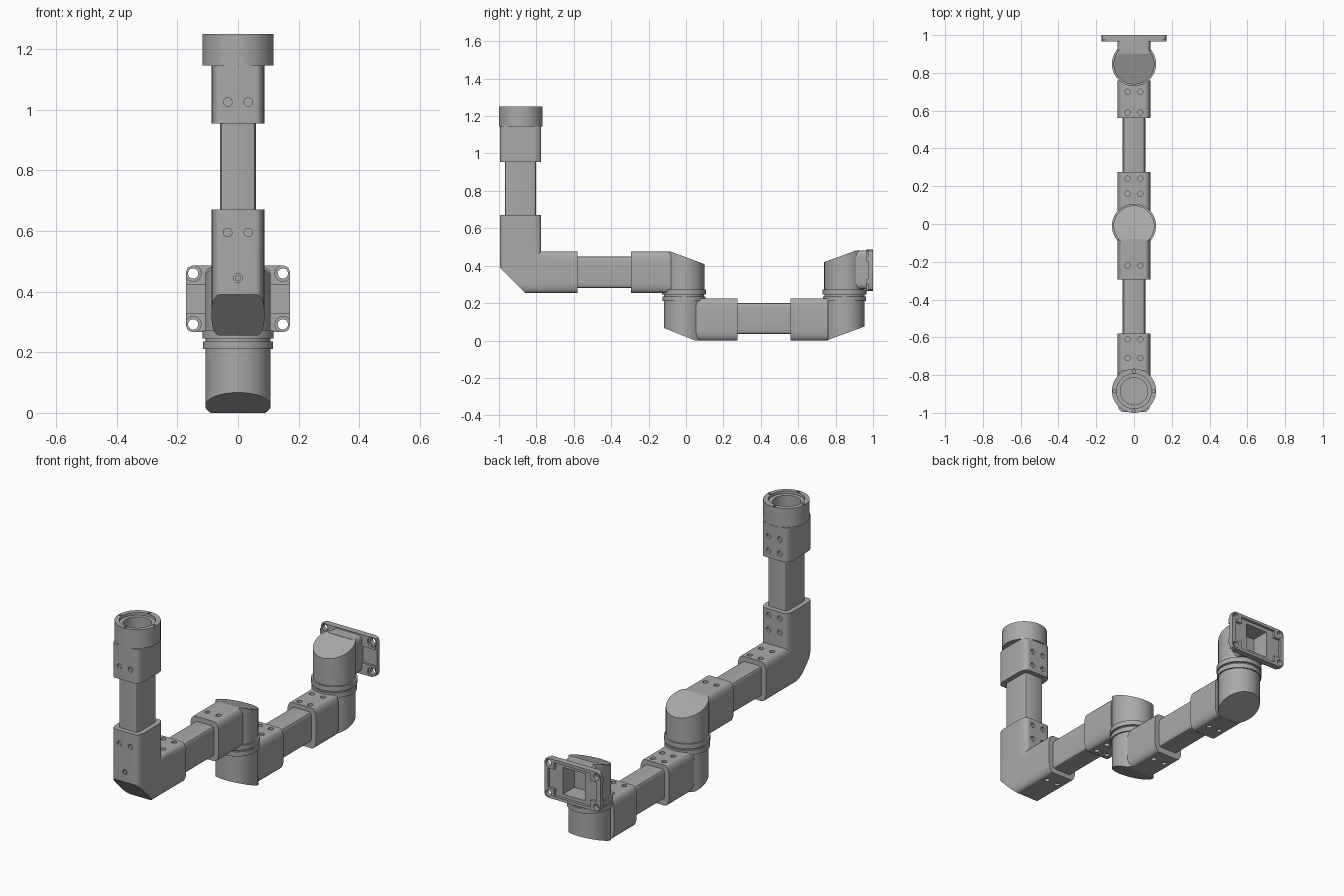
import bpy, bmesh, math
from mathutils import Vector, Matrix

if "Cube" in bpy.data.objects:
    bpy.data.objects.remove(bpy.data.objects["Cube"])

metal = bpy.data.materials.new("satin grey")
metal.use_nodes = True
GREY = (0.4, 0.4, 0.4, 1)
metal.diffuse_color = GREY
metal.node_tree.nodes["Principled BSDF"].inputs["Base Color"].default_value = GREY


def rounded(hu, hv, ru, rv, n=5):
    """Rectangle outline with elliptical corners."""
    pts = []
    for q, (su, sv) in enumerate([(1, 1), (-1, 1), (-1, -1), (1, -1)]):
        for i in range(n + 1):
            a = (q + i / n) * math.pi / 2
            pts.append((su * (hu - ru) + ru * math.cos(a), sv * (hv - rv) + rv * math.sin(a)))
    return pts


def circle(r, n=64):
    return [(r * math.cos(2 * math.pi * i / n), r * math.sin(2 * math.pi * i / n)) for i in range(n)]


def prism(outline, axis, lo, hi, centre, bm=None):
    """Extrude an outline along Y (outline in x, z) or Z (outline in x, y)."""
    bm = bm or bmesh.new()

    def place(u, v, w):
        return Vector((u, w, v + centre)) if axis == "Y" else Vector((u, v + centre, w))
    a, b = [[bm.verts.new(place(u, v, w)) for u, v in outline] for w in (lo, hi)]
    n = len(a)
    bm.faces.new(a)
    bm.faces.new(b)
    for i in range(n):
        bm.faces.new((a[i], a[(i + 1) % n], b[(i + 1) % n], b[i]))
    bmesh.ops.recalc_face_normals(bm, faces=bm.faces)
    return bm


def box(x, y, z, bm=None):
    bm = bm or bmesh.new()
    m = Matrix.Translation((sum(x) / 2, sum(y) / 2, sum(z) / 2)) @ Matrix.Diagonal(
        (x[1] - x[0], y[1] - y[0], z[1] - z[0], 1))
    bmesh.ops.create_cube(bm, size=1, matrix=m)
    return bm


def cut(bm, point, normal, fill=True):
    """Remove everything on the normal's side of a plane."""
    r = bmesh.ops.bisect_plane(bm, geom=bm.verts[:] + bm.edges[:] + bm.faces[:], dist=1e-5,
                               plane_co=point, plane_no=normal, clear_outer=True)
    if fill:
        edges = [e for e in r["geom_cut"] if isinstance(e, bmesh.types.BMEdge) and e.is_boundary]
        bmesh.ops.edgenet_fill(bm, edges=edges)
    bmesh.ops.recalc_face_normals(bm, faces=bm.faces)
    return bm


def add_object(name, bm):
    me = bpy.data.meshes.new(name)
    bm.to_mesh(me)
    bm.free()
    ob = bpy.data.objects.new(name, me)
    bpy.context.scene.collection.objects.link(ob)
    return ob


def finish(name, bm, cutters=()):
    """Make the part, subtract the cutters, then smooth all but sharp edges."""
    ob = add_object(name, bm)
    tools = [add_object("cutter", c) for c in cutters]
    for t in tools:
        t.hide_render = True
        mod = ob.modifiers.new("cut", "BOOLEAN")
        mod.object, mod.operation, mod.solver = t, "DIFFERENCE", "EXACT"
    if tools:
        deps = bpy.context.evaluated_depsgraph_get()
        me = bpy.data.meshes.new_from_object(ob.evaluated_get(deps))
        ob.modifiers.clear()
        ob.data = me
        for t in tools:
            bpy.data.objects.remove(t)
    ob.data.materials.clear()
    ob.data.materials.append(metal)
    bm = bmesh.new()
    bm.from_mesh(ob.data)
    for f in bm.faces:
        f.smooth = True
        f.material_index = 0
    for e in bm.edges:
        e.smooth = len(e.link_faces) == 2 and e.calc_face_angle(0) < math.radians(28)
    bm.to_mesh(ob.data)
    bm.free()
    return ob


def bolt_holes(axis, surface, rows, bm=None, depth=0.014):
    """Pairs of shallow bolt recesses through a face perpendicular to the axis."""
    bm = bm or bmesh.new()
    for row in rows:
        for x in (-0.034, 0.034):
            ring = [(u + x, v + (row if axis == "Y" else 0)) for u, v in circle(0.014, 20)]
            c = 0 if axis == "Y" else row
            prism(ring, axis, surface - depth, surface + depth, c, bm)
    return bm


SLEEVE = rounded(0.087, 0.11, 0.026, 0.052)
TUBE = rounded(0.06, 0.083, 0.012, 0.02, 3)
COLUMN_Y, UPPER_Z, LOWER_Z, MID_Y, END_Y = -0.885, 0.365, 0.1125, -0.01, 0.847

# Straight tubes
finish("column_tube", prism(TUBE, "Z", 0.64, 0.98, COLUMN_Y))
finish("upper_arm_tube", prism(TUBE, "Y", -0.61, -0.27, UPPER_Z))
finish("lower_arm_tube", prism(TUBE, "Y", 0.25, 0.59, LOWER_Z + 0.005))

# Mitred elbow with a chamfered heel
elbow = cut(prism(SLEEVE, "Z", 0.2, 0.67, COLUMN_Y), (0, COLUMN_Y, UPPER_Z), (0, 1, -1), False)
level = cut(prism(SLEEVE, "Y", -1.05, -0.58, UPPER_Z), (0, COLUMN_Y, UPPER_Z), (0, -1, 1), False)
spare = bpy.data.meshes.new("spare")
level.to_mesh(spare)
level.free()
elbow.from_mesh(spare)
bpy.data.meshes.remove(spare)
bmesh.ops.remove_doubles(elbow, verts=elbow.verts, dist=1e-4)
cut(elbow, (0, -0.93, 0.325), (0, -1, -1))
holes = bolt_holes("Y", COLUMN_Y - 0.11, [0.595])
bolt_holes("Y", COLUMN_Y + 0.11, [0.555, 0.635], holes)
bolt_holes("Z", UPPER_Z + 0.11, [-0.71, -0.61], holes)
bolt_holes("Z", UPPER_Z - 0.11, [-0.66], holes)
prism(circle(0.014, 20), "Y", -1.01, -0.985, 0.445, holes)
finish("elbow", elbow, [holes])
finish("elbow_screw", prism(circle(0.009, 20), "Y", -0.992, -0.98, 0.445))

# Top socket: sleeve and hollow collar
bore = prism(circle(0.072), "Z", 1.07, 1.3, COLUMN_Y)
holes = bolt_holes("Y", COLUMN_Y - 0.11, [1.025])
bolt_holes("Y", COLUMN_Y + 0.11, [0.995, 1.075], holes)
finish("top_sleeve", prism(SLEEVE, "Z", 0.955, 1.146, COLUMN_Y), [bore.copy(), holes])
screws = bmesh.new()
for k in range(4):
    a = k * math.pi / 2
    ring = [(u + 0.104 * math.cos(a), v + 0.104 * math.sin(a)) for u, v in circle(0.008, 16)]
    prism(ring, "Z", 1.242, 1.26, COLUMN_Y, screws)
collar = prism(circle(0.117), "Z", 1.145, 1.25, COLUMN_Y + 0.002)
finish("top_collar", collar, [bore, prism(circle(0.092), "Z", 1.235, 1.3, COLUMN_Y), screws])

# Arm sleeves that run into the swivel joints
holes = bolt_holes("Z", UPPER_Z + 0.11, [-0.22])
bolt_holes("Z", UPPER_Z - 0.11, [-0.26, -0.18], holes)
finish("upper_arm_sleeve", prism(SLEEVE, "Y", -0.295, -0.08, UPPER_Z), [holes])
for name, lo, hi, rows in (("lower_arm_front_sleeve", 0.05, 0.275, (0.16, 0.24)),
                           ("lower_arm_rear_sleeve", 0.56, 0.76, (0.59, 0.70))):
    holes = bolt_holes("Z", LOWER_Z + 0.1125, rows)
    bolt_holes("Z", LOWER_Z - 0.1125, [sum(rows) / 2], holes)
    outline = rounded(0.088, 0.1125, 0.026, 0.052)
    finish(name, prism(outline, "Y", lo, hi, LOWER_Z), [holes])

# Swivel drums with sloping ends
DRUM = circle(0.108)
top = cut(prism(DRUM, "Z", 0.265, 0.475, MID_Y), (0, -0.08, 0.475), (0, 0.065, 0.175))
finish("middle_upper_drum", top)
low = cut(prism(DRUM, "Z", 0, 0.215, MID_Y), (0, 0.05, 0), (0, -0.068, -0.17))
finish("middle_lower_drum", low)
low = cut(prism(DRUM, "Z", 0, 0.215, END_Y), (0, 0.75, 0), (0, 0.075, -0.205))
finish("end_lower_drum", low)

# Paired rings at each swivel
for name, y in (("middle", MID_Y), ("end", END_Y)):
    finish(name + "_lower_ring", prism(circle(0.115), "Z", 0.21, 0.236, y))
    finish(name + "_spacer", prism(circle(0.107), "Z", 0.23, 0.25, y))
    finish(name + "_upper_ring", prism(circle(0.117), "Z", 0.245, 0.272, y))

# Wall end: drum, neck and hollow mounting plate
PLATE_Z = 0.376
pocket = box((-0.068, 0.068), (0.885, 1.05), (PLATE_Z - 0.075, PLATE_Z + 0.075))
drum = cut(prism(DRUM, "Z", 0.265, 0.48, END_Y), (0, 0.905, 0.48), (0, -0.06, 0.165))
finish("end_upper_drum", drum, [pocket.copy()])
neck = prism(rounded(0.088, 0.102, 0.02, 0.03), "Y", 0.9, 0.97, PLATE_Z + 0.002)
finish("wall_neck", neck, [pocket.copy()])
plate = prism(rounded(0.172, 0.11, 0.022, 0.022, 2), "Y", 0.965, 1.0, PLATE_Z)
recess = box((-0.15, 0.15), (0.986, 1.05), (PLATE_Z - 0.055, PLATE_Z + 0.055))
tall = box((-0.112, 0.112), (0.986, 1.05), (PLATE_Z - 0.094, PLATE_Z + 0.094))
sides, bolts = bmesh.new(), bmesh.new()
for s in (-1, 1):
    box(sorted((s * 0.088, s * 0.2)), (0.9, 0.976), (PLATE_Z - 0.046, PLATE_Z + 0.046), sides)
    for t in (-1, 1):
        for r, lo, hi in ((0.017, 0.9, 1.1), (0.026, 0.9, 0.974)):
            ring = [(u + s * 0.148, v + t * 0.084) for u, v in circle(r, 24)]
            tool = bolts if r < 0.02 else sides
            prism(ring, "Y", lo, hi, PLATE_Z, tool)
finish("wall_plate", plate, [recess, tall, pocket, sides, bolts])
